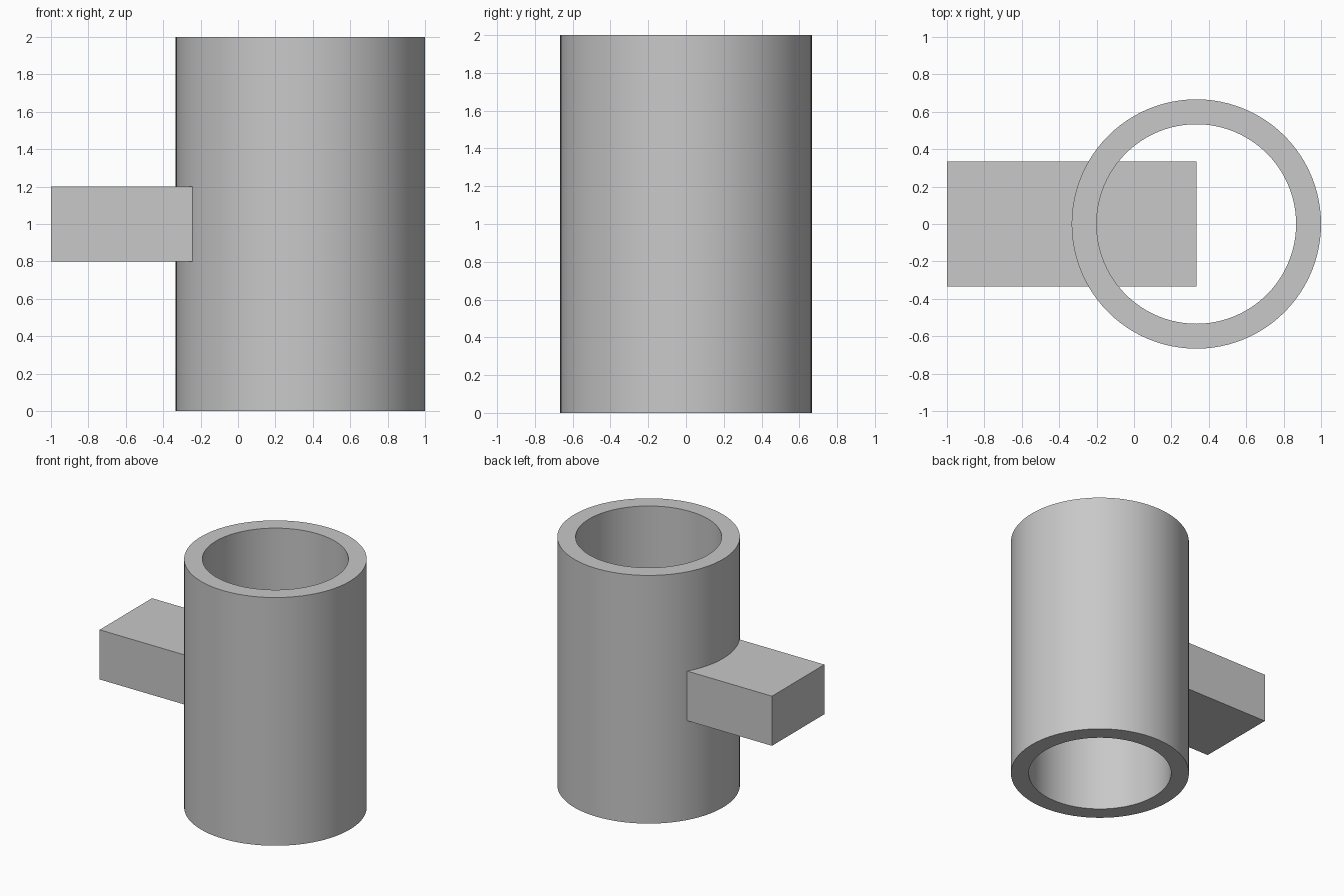
import bpy
import bmesh
from math import radians
from mathutils import Matrix, Vector

cube = bpy.data.objects.get("Cube")
if cube:
    bpy.data.objects.remove(cube, do_unlink=True)

grey = bpy.data.materials.new("plain grey")
grey.use_nodes = True
grey.diffuse_color = (0.58, 0.58, 0.58, 1)
grey.node_tree.nodes["Principled BSDF"].inputs["Base Color"].default_value = grey.diffuse_color

UNIT = 2 / 3
AXIS_X = UNIT / 2
HEIGHT = 2.0


def add_object(name, bm):
    bmesh.ops.recalc_face_normals(bm, faces=bm.faces)
    mesh = bpy.data.meshes.new(name)
    bm.to_mesh(mesh)
    bm.free()
    mesh.materials.append(grey)
    obj = bpy.data.objects.new(name, mesh)
    bpy.context.collection.objects.link(obj)
    return obj


# Hollow tube: a wall section spun around the upright axis
bm = bmesh.new()
outer, inner = UNIT, UNIT * 0.8
section = [bm.verts.new((AXIS_X + r, 0, z))
           for r, z in ((outer, 0), (outer, HEIGHT), (inner, HEIGHT), (inner, 0))]
edges = [bm.edges.new((section[i], section[(i + 1) % 4])) for i in range(4)]
bmesh.ops.spin(bm, geom=section + edges, cent=(AXIS_X, 0, 0), axis=(0, 0, 1),
               angle=radians(360), steps=96, use_merge=True)
bmesh.ops.remove_doubles(bm, verts=bm.verts, dist=0.0001)
tube = add_object("tube", bm)

bpy.ops.object.select_all(action='DESELECT')
tube.select_set(True)
bpy.context.view_layer.objects.active = tube
bpy.ops.object.shade_smooth_by_angle(angle=radians(30))

# Side block: passes through the wall and stops at the tube's axis
bm = bmesh.new()
bmesh.ops.create_cube(bm, size=1, matrix=Matrix.LocRotScale(
    Vector((AXIS_X - UNIT, 0, HEIGHT / 2)), None, Vector((2 * UNIT, UNIT, 0.4))))
add_object("side_block", bm)
